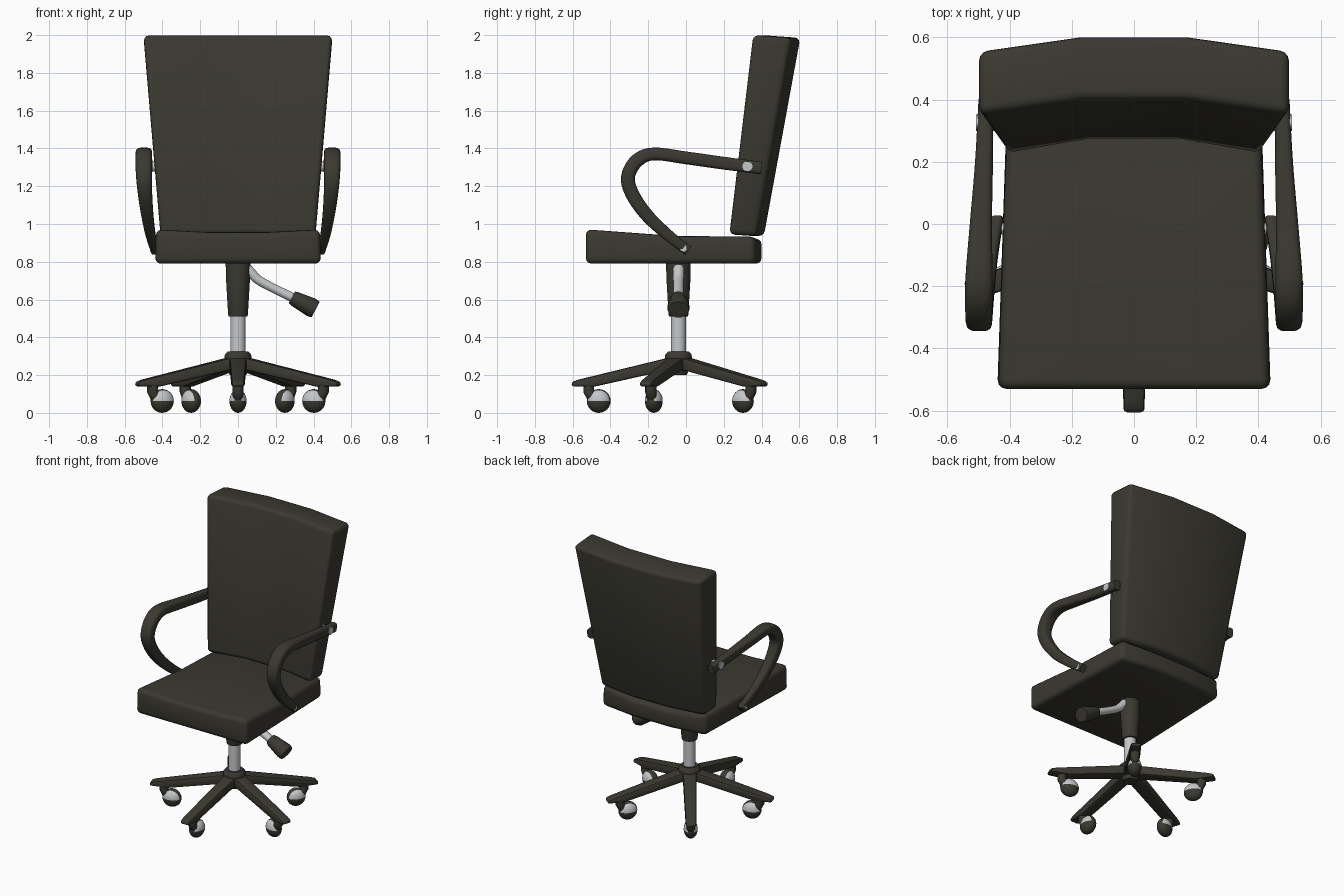
import bpy, bmesh, math
from mathutils import Vector, Matrix

if "Cube" in bpy.data.objects:
    bpy.data.objects.remove(bpy.data.objects["Cube"])

def material(name, col):
    m = bpy.data.materials.new(name)
    m.diffuse_color = (*col, 1)
    m.use_nodes = True
    m.node_tree.nodes["Principled BSDF"].inputs["Base Color"].default_value = m.diffuse_color
    return m

DARK = material("dark olive", (0.043, 0.041, 0.030))
GREY = material("light grey", (0.56, 0.58, 0.59))
CY = -0.04  # y of the column axis

def finish(name, bm, mats, mirror=False, angle=40):
    bmesh.ops.recalc_face_normals(bm, faces=bm.faces)
    me = bpy.data.meshes.new(name)
    bm.to_mesh(me)
    bm.free()
    for m in mats:
        me.materials.append(m)
    me.shade_smooth()
    me.set_sharp_from_angle(angle=math.radians(angle))
    ob = bpy.data.objects.new(name, me)
    bpy.context.collection.objects.link(ob)
    if mirror:
        ob.modifiers.new("mirror", 'MIRROR').use_mirror_merge = False
    return ob

def loft(name, rings, mat, bevel=0, segs=3, mirror=False):
    """Skin a list of equal rings, cap the ends and round the sharp edges."""
    bm = bmesh.new()
    vs = [[bm.verts.new(p) for p in r] for r in rings]
    n = len(rings[0])
    for a, b in zip(vs, vs[1:]):
        for i in range(n):
            j = (i + 1) % n
            bm.faces.new((a[i], a[j], b[j], b[i]))
    bm.faces.new(vs[0])
    bm.faces.new(vs[-1])
    bmesh.ops.recalc_face_normals(bm, faces=bm.faces)
    if bevel:
        es = [e for e in bm.edges if e.calc_face_angle(0) > math.radians(35)]
        bmesh.ops.bevel(bm, geom=es, offset=bevel, segments=segs, profile=0.5,
                        affect='EDGES', clamp_overlap=True)
    return finish(name, bm, [mat], mirror)

def sweep(name, path, side, mat, n=16, power=1.0, mirror=False):
    """Sweep an oval along path points (x, y, z, half width along side, half thickness)."""
    side, rings = Vector(side), []
    for i, p in enumerate(path):
        t = Vector(path[min(i + 1, len(path) - 1)][:3]) - Vector(path[max(i - 1, 0)][:3])
        nor = side.cross(t).normalized()
        ring = []
        for k in range(n):
            a = 2 * math.pi * (k + 0.5) / n
            c, s = math.cos(a), math.sin(a)
            c = math.copysign(abs(c) ** power, c)
            s = math.copysign(abs(s) ** power, s)
            ring.append(Vector(p[:3]) + side * c * p[3] + nor * s * p[4])
        rings.append(ring)
    return loft(name, rings, mat, mirror=mirror)

def smooth(pts, steps=5):
    """Catmull-Rom interpolation through the points."""
    out, P = [], [pts[0]] + pts + [pts[-1]]
    for a, b, c, d in zip(P, P[1:], P[2:], P[3:]):
        for s in range(steps):
            t = s / steps
            out.append([0.5 * (2*q + (r-p)*t + (2*p-5*q+4*r-u)*t*t + (3*q-p-3*r+u)*t**3)
                        for p, q, r, u in zip(a, b, c, d)])
    return out + [list(pts[-1])]

# Seat: cushion in three facets across, slightly dished and wider at the front
rings = []
for f in (-1, -0.37, 0.37, 1):
    e = abs(f) == 1
    d, back = (0, 0.365) if e else (0.014, 0.40)
    rings.append([(0.44*f, -0.53, 0.79), (0.435*f, -0.53, 0.973 - d),
                  (0.42*f, -0.05, 0.938 - d), (0.405*f, back, 0.935 - d), (0.41*f, back, 0.79)])
loft("seat", rings, DARK, 0.03)

# Backrest: three facets across, leaning back, wider at the top
rings = []
for f in (-1, -0.34, 0.34, 1):
    e = abs(f) == 1
    fb, ft, bt, bb = (0.225, 0.352, 0.558, 0.372) if e else (0.272, 0.40, 0.605, 0.412)
    rings.append([(0.41*f, fb, 0.945), (0.5*f, ft, 2.0), (0.5*f, bt, 1.985), (0.41*f, bb, 0.935)])
loft("backrest", rings, DARK, 0.028)

# Armrests: looped bars from the backrest to the seat
arm = [(0.476, 0.40, 1.296, 0.024, 0.033), (0.482, 0.20, 1.322, 0.029, 0.034),
       (0.492, 0.0, 1.350, 0.036, 0.034), (0.498, -0.17, 1.371, 0.044, 0.034),
       (0.499, -0.26, 1.335, 0.044, 0.037), (0.498, -0.307, 1.25, 0.042, 0.037),
       (0.492, -0.285, 1.16, 0.038, 0.037), (0.480, -0.21, 1.05, 0.032, 0.035),
       (0.463, -0.10, 0.945, 0.026, 0.031), (0.440, 0.012, 0.858, 0.020, 0.026)]
sweep("armrest", smooth(arm), (1, 0, 0), DARK, 16, 0.6, True)

# Bolts through the arm ends
for nm, x0, x1, y, z, r in (("upper_bolt", 0.43, 0.508, 0.325, 1.305, 0.027),
                            ("lower_bolt", 0.42, 0.466, -0.015, 0.872, 0.019)):
    sweep(nm, [(x0, y, z, r, r), (x1, y, z, r, r)], (0, 1, 0), GREY, 12, 1, True)

# Column: dark sleeve, grey gas rod and hub
def turned(name, prof, mat):
    sweep(name, [(0, CY, z, r, r) for z, r in prof], (1, 0, 0), mat, 20)

turned("column_sleeve", [(0.51, 0.05), (0.52, 0.053), (0.72, 0.065), (0.80, 0.066)], DARK)
turned("gas_rod", [(0.30, 0.04), (0.53, 0.04)], GREY)
turned("hub", [(0.20, 0.045), (0.24, 0.06), (0.285, 0.074), (0.31, 0.07), (0.325, 0.055)], DARK)

# Height lever with grip
sweep("lever", smooth([(0.02, CY, 0.80, 0.03, 0.028), (0.075, CY, 0.735, 0.03, 0.027),
                       (0.13, CY, 0.69, 0.028, 0.025), (0.31, CY, 0.60, 0.028, 0.025)], 4),
      (0, 1, 0), GREY, 12)
sweep("lever_grip", [(0.285, CY, 0.612, 0.036, 0.036), (0.30, CY, 0.604, 0.043, 0.041),
                     (0.39, CY, 0.558, 0.060, 0.053), (0.411, CY, 0.547, 0.056, 0.048)],
      (0, 1, 0), DARK, 12)

# Five legs, each with a caster
def caster_wheel():
    bm = bmesh.new()
    bmesh.ops.create_uvsphere(bm, u_segments=24, v_segments=14, radius=0.063)
    bmesh.ops.rotate(bm, verts=bm.verts, matrix=Matrix.Rotation(math.pi/2, 3, 'X'))
    bmesh.ops.scale(bm, verts=bm.verts, vec=(1, 0.72, 1))
    for f in bm.faces:  # grey upper side caps, dark tread
        c = f.calc_center_median()
        f.material_index = int(abs(c.y) > 0.016 and c.z > 0)
    bmesh.ops.translate(bm, verts=bm.verts, vec=(0.422, 0, 0.063))
    return finish("caster_wheel", bm, [DARK, GREY])

profile = [(0.03, 0.295), (0.07, 0.288), (0.53, 0.176), (0.565, 0.163),
           (0.565, 0.14), (0.44, 0.14), (0.06, 0.225), (0.03, 0.225)]
for k in range(5):
    rings = [[(r, s * (0.045 - 0.02 * r), z) for r, z in profile] for s in (-1, 1)]
    parts = [loft("leg", rings, DARK, 0.012, 2),
             sweep("caster_stem", [(0.475, 0, 0.15, 0.03, 0.03), (0.475, 0, 0.115, 0.03, 0.03),
                                   (0.46, 0, 0.085, 0.028, 0.028), (0.43, 0, 0.06, 0.02, 0.02)],
                   (0, 1, 0), DARK, 12),
             caster_wheel()]
    for ob in parts:
        ob.rotation_euler.z = math.radians(-90 + 72 * k)
        ob.location.y = CY
